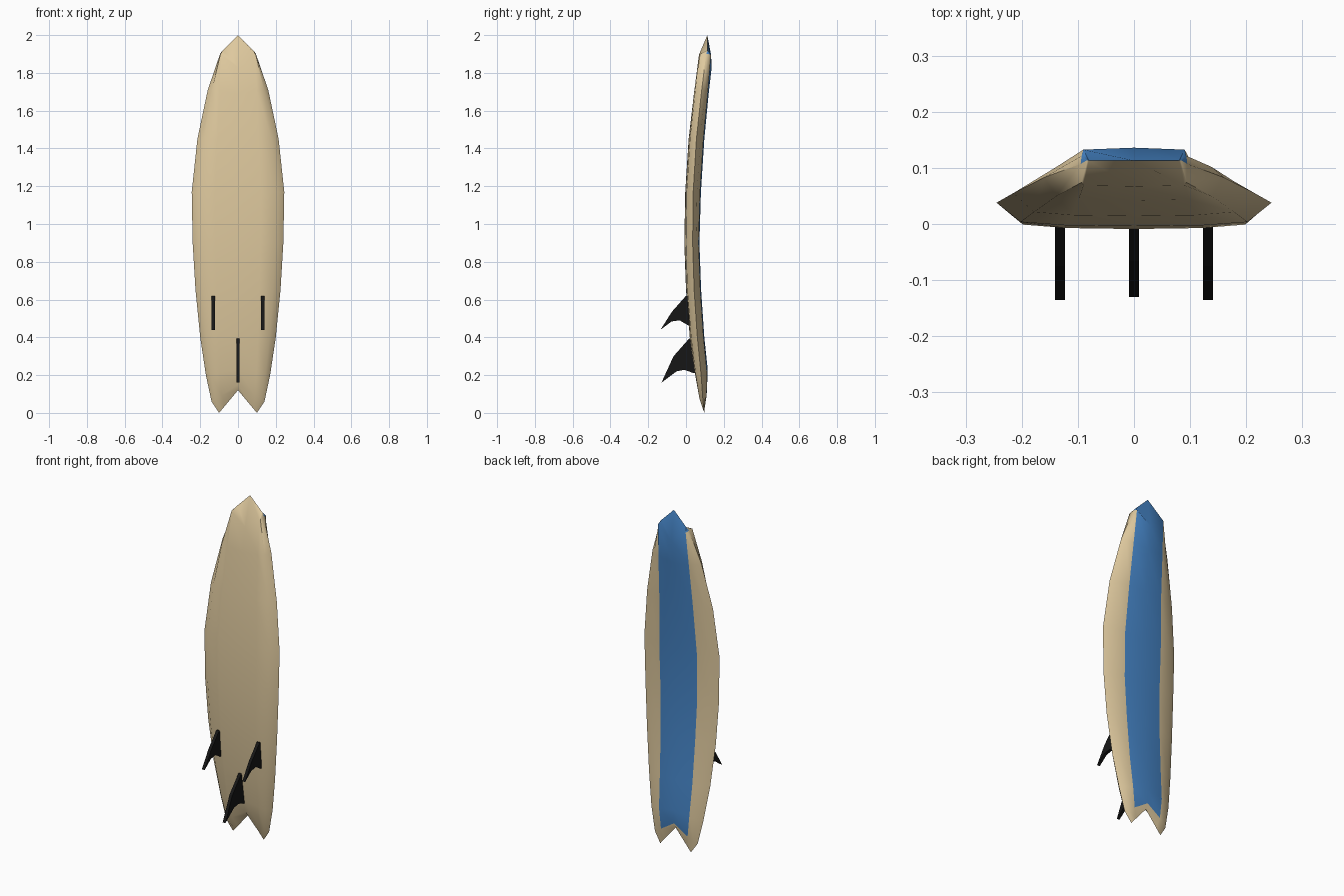
import bpy, bmesh, math

if "Cube" in bpy.data.objects:
    bpy.data.objects.remove(bpy.data.objects["Cube"])


def material(name, rgb):
    m = bpy.data.materials.new(name)
    m.diffuse_color = (*rgb, 1)
    m.use_nodes = True
    m.node_tree.nodes["Principled BSDF"].inputs["Base Color"].default_value = m.diffuse_color
    return m


sand = material("sand", (0.73, 0.58, 0.34))
blue = material("blue", (0.06, 0.23, 0.56))
black = material("black", (0.008, 0.008, 0.008))


def make_object(name, bm, mats):
    bmesh.ops.recalc_face_normals(bm, faces=bm.faces)
    me = bpy.data.meshes.new(name)
    bm.to_mesh(me)
    bm.free()
    for m in mats:
        me.materials.append(m)
    ob = bpy.data.objects.new(name, me)
    bpy.context.collection.objects.link(ob)
    return ob


# Board stations: rail z, rise at centre, half width, bottom y, rail y, deck y, stripe fraction
stations = [
    (0.00, 0.12, 0.10, 0.097, 0.097, 0.097, 0.70),
    (0.06, 0.09, 0.14, 0.068, 0.09, 0.112, 0.62),
    (0.20, 0.03, 0.17, 0.045, 0.08, 0.115, 0.58),
    (0.40, 0.00, 0.20, 0.02, 0.06, 0.097, 0.53),
    (0.65, 0.00, 0.225, 0.00, 0.043, 0.08, 0.50),
    (0.90, 0.00, 0.24, -0.009, 0.035, 0.071, 0.50),
    (1.17, 0.00, 0.245, -0.004, 0.038, 0.079, 0.50),
    (1.45, 0.00, 0.215, 0.014, 0.055, 0.097, 0.51),
    (1.71, -0.02, 0.16, 0.042, 0.083, 0.120, 0.62),
    (1.90, -0.07, 0.095, 0.067, 0.107, 0.136, 0.95),
    (1.915, 0.085, 0.085, 0.113, 0.113, 0.113, 0.95),
]


def ring(z, rise, w, yb, yr, yt, s):
    k = 1 - (1 - s) * 0.35
    half = [(0, yt, 1), (s, yt, 0.88), (k, yt, 0.5), (1, yr, 0),
            (k, yb, 0.82), (s, yb, 0.96), (0, yb, 1)]
    pts = [(f * w, yr + (y - yr) * t, z + rise * (1 - f)) for f, y, t in half]
    return pts + [(-x, y, zz) for x, y, zz in pts[-2:0:-1]]


# Board: lofted rings, deck stripe coloured by column
bm = bmesh.new()
rings = [[bm.verts.new(p) for p in ring(*st)] for st in stations]
n = len(rings[0])
for r in range(len(rings) - 1):
    for i in range(n):
        j = (i + 1) % n
        f = bm.faces.new((rings[r][i], rings[r][j], rings[r + 1][j], rings[r + 1][i]))
        in_stripe = i in (0, n - 1) or (r == len(rings) - 2 and i in (1, 2, n - 2, n - 3))
        f.material_index = 1 if in_stripe and r > 0 else 0
bmesh.ops.remove_doubles(bm, verts=bm.verts, dist=0.0002)
board = make_object("board", bm, [sand, blue])
bpy.context.view_layer.objects.active = board
board.select_set(True)
bpy.ops.object.shade_smooth_by_angle(angle=math.radians(50))


# Fins: flat extruded (y, z) profiles
def fin(name, x, profile, thick=0.018):
    bm = bmesh.new()
    face = bm.faces.new([bm.verts.new((x - thick / 2, y, z)) for y, z in profile])
    out = bmesh.ops.extrude_face_region(bm, geom=[face])["geom"]
    bmesh.ops.translate(bm, vec=(thick, 0, 0),
                        verts=[v for v in out if isinstance(v, bmesh.types.BMVert)])
    make_object(name, bm, [black])


side_profile = [(0.025, 0.62), (0.0, 0.62), (-0.075, 0.535), (-0.135, 0.44),
                (-0.077, 0.484), (-0.034, 0.49), (0.012, 0.463), (0.035, 0.463)]
center_profile = [(0.045, 0.395), (0.018, 0.395), (-0.066, 0.30), (-0.13, 0.16),
                  (-0.05, 0.22), (-0.008, 0.228), (0.042, 0.21), (0.06, 0.21)]
fin("left_fin", -0.132, side_profile)
fin("right_fin", 0.132, side_profile)
fin("center_fin", 0, center_profile)
